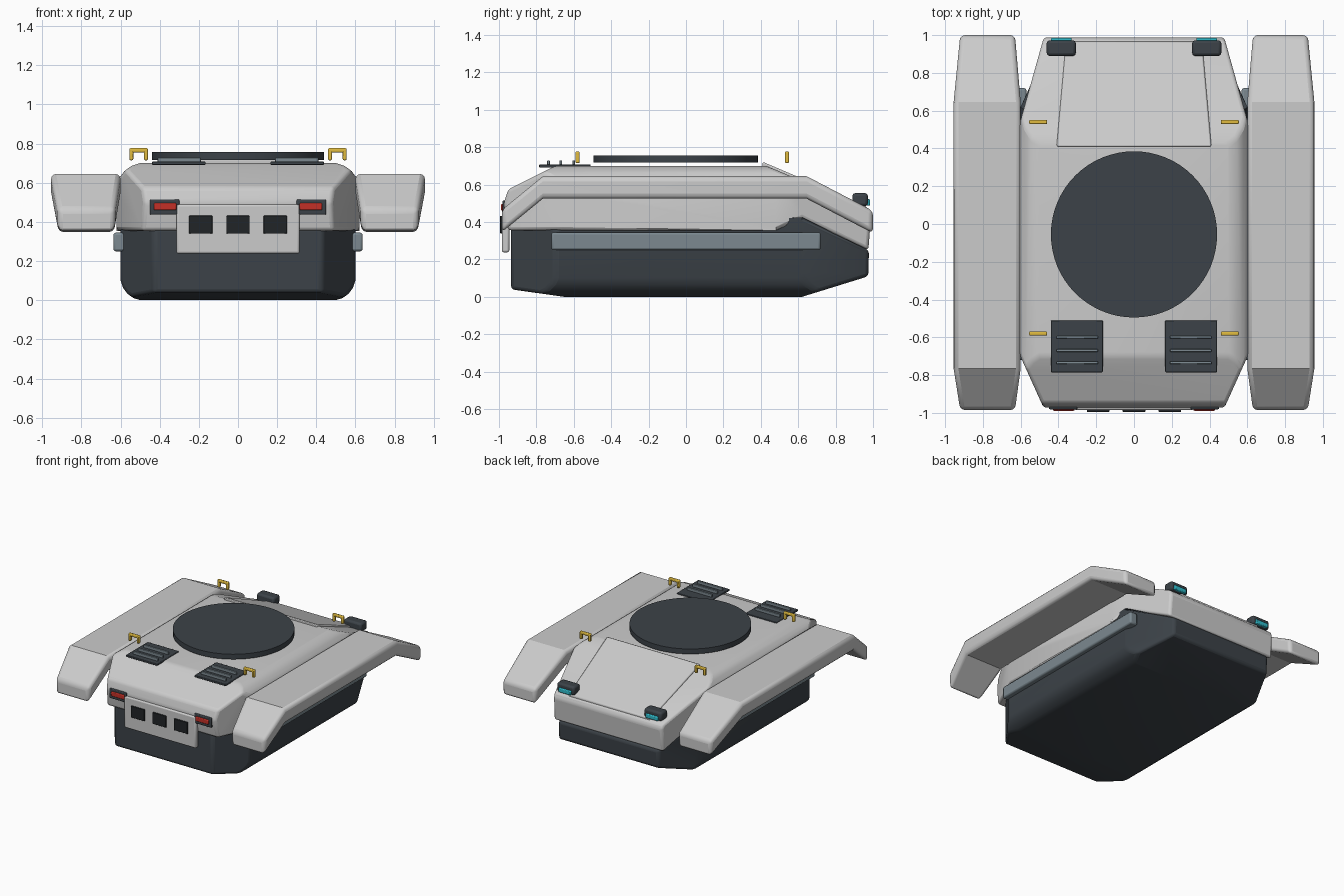
import bpy, bmesh
from math import radians, sin, cos
from mathutils import Vector

if "Cube" in bpy.data.objects:
    bpy.data.objects.remove(bpy.data.objects["Cube"])


def material(name, rgb):
    m = bpy.data.materials.new(name)
    m.diffuse_color = (*rgb, 1)
    m.use_nodes = True
    m.node_tree.nodes["Principled BSDF"].inputs["Base Color"].default_value = m.diffuse_color
    return m


DARK = material("dark_grey", (0.045, 0.055, 0.065))
BLACK = material("black", (0.015, 0.018, 0.02))
STEEL = material("steel_blue", (0.2, 0.25, 0.28))
YELLOW = material("yellow", (0.75, 0.5, 0.05))
RED = material("red", (0.55, 0.03, 0.02))
CYAN = material("cyan", (0.03, 0.5, 0.6))


def finish(name, bm, mat=None, bevel=0, segs=3, limit=30, smooth=30):
    bmesh.ops.recalc_face_normals(bm, faces=bm.faces)
    me = bpy.data.meshes.new(name)
    bm.to_mesh(me)
    bm.free()
    ob = bpy.data.objects.new(name, me)
    bpy.context.collection.objects.link(ob)
    if mat:
        me.materials.append(mat)
    if bevel:
        b = ob.modifiers.new("Bevel", 'BEVEL')
        b.width, b.segments = bevel, segs
        b.limit_method, b.angle_limit = 'ANGLE', radians(limit)
    bpy.ops.object.select_all(action='DESELECT')
    ob.select_set(True)
    bpy.context.view_layer.objects.active = ob
    bpy.ops.object.shade_smooth_by_angle(angle=radians(smooth))
    return ob


def box(name, x, y, z, mat=None, bevel=0.006):
    bm = bmesh.new()
    bmesh.ops.create_cube(bm, size=1)
    for v in bm.verts:
        v.co = Vector([(r[0] + r[1]) / 2 + c * (r[1] - r[0]) for r, c in zip((x, y, z), v.co)])
    return finish(name, bm, mat, bevel, 2)


def pair(name, x, y, z, mat=None, bevel=0.006):
    box(name + "_right", x, y, z, mat, bevel)
    box(name + "_left", (-x[1], -x[0]), y, z, mat, bevel)


def loft(sections):
    """Join rings of equal length into a capped solid."""
    bm = bmesh.new()
    rings = [[bm.verts.new(p) for p in s] for s in sections]
    n = len(rings[0])
    for a, b in zip(rings, rings[1:]):
        for i in range(n):
            bm.faces.new((a[i], a[(i + 1) % n], b[(i + 1) % n], b[i]))
    bm.faces.new(rings[0])
    bm.faces.new(rings[-1])
    bmesh.ops.recalc_face_normals(bm, faces=bm.faces)
    return bm


def slice_pair(bm, co, no):
    """Trim away everything outside a plane and its mirror."""
    for s in (1, -1):
        geom = bm.verts[:] + bm.edges[:] + bm.faces[:]
        cut = bmesh.ops.bisect_plane(bm, geom=geom, plane_co=(co[0] * s, co[1], co[2]),
                                     plane_no=(no[0] * s, no[1], no[2]), clear_outer=True)
        edges = [e for e in cut["geom_cut"] if isinstance(e, bmesh.types.BMEdge)]
        bmesh.ops.contextual_create(bm, geom=edges)


def hull(name, profile, half, front, rear, edge, mat, bevel):
    bm = loft([[(s * half, y, z) for y, z in profile] for s in (-1, 1)])
    # plan-view corner tapers
    for (x1, y1), (x2, y2) in (front, rear):
        slice_pair(bm, (x1, y1, 0), (abs(y2 - y1), abs(x1 - x2) * (1 if y2 > 0 else -1), 0))
    # rounded long edges
    cx, cz, r, up = edge
    for a in (18, 36, 54, 72):
        n = (cos(radians(a)), 0, up * sin(radians(a)))
        slice_pair(bm, (cx + r * n[0], 0, cz + r * n[2]), n)
    return finish(name, bm, mat, bevel, 3, 25, 35)


# Main body: light upper hull over dark lower tub
hull("upper_hull",
     [(-0.95, 0.355), (-0.975, 0.5), (-0.95, 0.575), (-0.7, 0.70), (0.43, 0.70),
      (0.97, 0.47), (0.99, 0.44), (0.975, 0.25), (0.62, 0.42), (0.48, 0.355)],
     0.62, ((0.62, 0.48), (0.48, 0.98)), ((0.62, -0.66), (0.48, -0.97)),
     (0.48, 0.56, 0.14, 1), None, 0.02)
hull("lower_hull",
     [(-0.935, 0.37), (-0.935, 0.04), (-0.65, 0.0), (0.62, 0.0),
      (0.975, 0.11), (0.978, 0.25), (0.62, 0.425)],
     0.6, ((0.6, 0.62), (0.44, 0.975)), ((0.6, -0.7), (0.43, -0.935)),
     (0.48, 0.12, 0.12, -1), DARK, 0.02)

# Sloped front deck plate
plate = [(-0.41, 0.41, 0.722), (0.41, 0.41, 0.722), (0.36, 0.965, 0.485), (-0.36, 0.965, 0.485)]
finish("front_deck_plate", loft([[(x, y, z - d) for x, y, z in plate] for d in (0, 0.035)]),
       None, 0.008, 2)

# Bent side fenders
stations = [(-0.985, 0.465, 0.63, 0.92), (-0.765, 0.645, 0.6, 0.955),
            (0.645, 0.645, 0.6, 0.955), (1.0, 0.46, 0.63, 0.92)]
for side, s in (("right", 1), ("left", -1)):
    rings = [[(s * a, y, z), (s * b, y, z), (s * b, y, z - 0.12), (s * a, y, z - 0.12)]
             for y, z, a, b in stations]
    finish("fender_" + side, loft(rings), None, 0.025, 3, 45, 25)

# Side rails
pair("side_rail", (0.57, 0.637), (-0.72, 0.72), (0.25, 0.345), STEEL, 0.012)

# Turret ring cover
bm = bmesh.new()
bmesh.ops.create_cone(bm, cap_ends=True, segments=64, radius1=0.44, radius2=0.44, depth=0.04)
bmesh.ops.translate(bm, vec=(0, -0.055, 0.737), verts=bm.verts)
finish("turret_ring_cover", bm, DARK)

# Vents with slats
pair("vent", (0.165, 0.44), (-0.785, -0.51), (0.692, 0.708), DARK, 0.004)
for i, y in enumerate((-0.735, -0.67, -0.6)):
    pair(f"vent_slat_{i}", (0.19, 0.41), (y - 0.007, y + 0.007), (0.705, 0.73), STEEL, 0.004)

# Grab handles
for tag, y in (("front", 0.54), ("rear", -0.58)):
    yr = (y - 0.011, y + 0.011)
    pair(f"handle_{tag}_bar", (0.46, 0.555), yr, (0.755, 0.777), YELLOW)
    pair(f"handle_{tag}_inner_leg", (0.46, 0.48), yr, (0.715, 0.77), YELLOW)
    pair(f"handle_{tag}_outer_leg", (0.535, 0.555), yr, (0.715, 0.77), YELLOW)

# Headlights
pair("headlight_housing", (0.308, 0.462), (0.89, 0.972), (0.485, 0.555), DARK, 0.015)
pair("headlight_lens", (0.33, 0.44), (0.955, 0.985), (0.488, 0.522), CYAN)

# Access panel with three windows, and tail lights
box("access_panel", (-0.315, 0.315), (-0.985, -0.945), (0.238, 0.49), None, 0.01)
for i, x in enumerate((-0.19, 0, 0.19)):
    box(f"panel_window_{i}", (x - 0.06, x + 0.06), (-0.995, -0.975), (0.34, 0.432), BLACK, 0.004)
pair("tail_light_housing", (0.3, 0.45), (-0.981, -0.94), (0.437, 0.515), DARK)
pair("tail_light", (0.315, 0.43), (-0.989, -0.97), (0.46, 0.497), RED)
